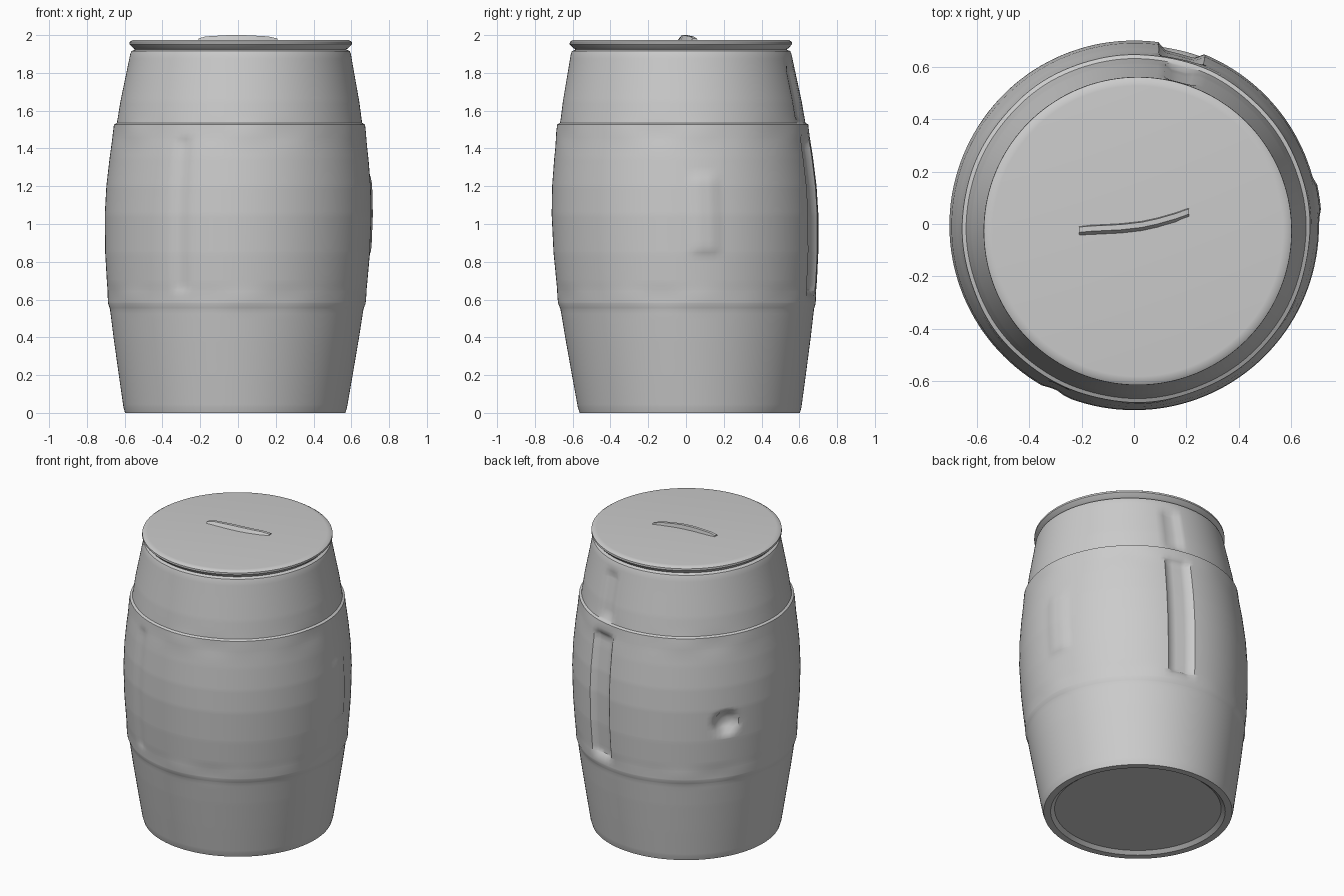
import bpy, bmesh, math

if "Cube" in bpy.data.objects:
    bpy.data.objects.remove(bpy.data.objects["Cube"])

SEG = 144


def centre(z):
    # the barrel leans very slightly
    return -0.015 + 0.015 * z, 0.02 - 0.024 * z


def smooth(a, b, x):
    t = min(1, max(0, (x - a) / (b - a)))
    return t * t * (3 - 2 * t)


def interp(pts, z):
    for (z0, r0), (z1, r1) in zip(pts, pts[1:]):
        if z <= z1:
            return r0 + (r1 - r0) * (z - z0) / (z1 - z0)
    return pts[-1][1]


def finish(name, bm, angle=35):
    bmesh.ops.recalc_face_normals(bm, faces=bm.faces)
    me = bpy.data.meshes.new(name)
    bm.to_mesh(me)
    bm.free()
    ob = bpy.data.objects.new(name, me)
    bpy.context.collection.objects.link(ob)
    bpy.ops.object.select_all(action='DESELECT')
    ob.select_set(True)
    bpy.context.view_layer.objects.active = ob
    bpy.ops.object.shade_smooth_by_angle(angle=math.radians(angle))
    return ob


def lathe(name, rings, offset=lambda a, z, r: 0, caps=True):
    bm = bmesh.new()
    loops = []
    for z, r in rings:
        cx, cy = centre(z)
        loop = []
        for i in range(SEG):
            a = 2 * math.pi * i / SEG
            rr = r + offset(math.degrees(a), z, r)
            loop.append(bm.verts.new((cx + rr * math.cos(a), cy + rr * math.sin(a), z)))
        loops.append(loop)
    for lo, hi in zip(loops, loops[1:]):
        for i in range(SEG):
            j = (i + 1) % SEG
            bm.faces.new((lo[i], lo[j], hi[j], hi[i]))
    if caps:
        bm.faces.new(loops[0])
        bm.faces.new(loops[-1])
    return finish(name, bm)


# Barrel side profile (height, radius), with hoop ledges at 0.58 and 1.53
PROFILE = [(0.0, 0.583), (0.03, 0.592), (0.2, 0.619), (0.4, 0.650), (0.55, 0.671),
           (0.58, 0.681), (0.65, 0.685), (0.7, 0.690), (0.85, 0.701), (1.05, 0.706),
           (1.2, 0.700), (1.35, 0.685), (1.45, 0.672), (1.527, 0.664), (1.535, 0.649),
           (1.65, 0.632), (1.8, 0.603), (1.9, 0.584), (1.915, 0.578)]

# Recesses and raised strips: from angle, to angle, from z, to z, depth
STRIPS = [(69, 81, 0.64, 1.45, -0.028), (70, 79, 1.55, 1.84, -0.018),
          (242, 247, 0.65, 1.45, -0.010), (3, 14, 0.85, 1.25, 0.010)]
BUNG_ANGLE, BUNG_Z, BUNG_R = 145.5, 0.96, 0.095


def relief(a, z, r):
    if r < 0.57:
        return 0
    d = 0
    for a0, a1, z0, z1, depth in STRIPS:
        inside = smooth(a0 - 1.5, a0 + 1.5, a) * (1 - smooth(a1 - 1.5, a1 + 1.5, a))
        inside *= smooth(z0 - 0.02, z0 + 0.02, z) * (1 - smooth(z1 - 0.02, z1 + 0.02, z))
        d += depth * inside
    # bung hole
    dist = math.hypot(math.radians(a - BUNG_ANGLE) * 0.7, z - BUNG_Z)
    d -= 0.05 * (1 - smooth(0.4, 1.0, dist / BUNG_R))
    # worn unevenness of the hoops
    for hz in (0.61, 1.48):
        wave = math.sin(math.radians(a * 7)) + math.sin(math.radians(a * 12 + 40))
        d += 0.002 * wave * max(0, 1 - abs(z - hz) / 0.08)
    return d


# Barrel body, with recessed underside and a neck under the lid
heights = sorted({z for z, _ in PROFILE} | {round(0.045 + 0.03 * i, 3) for i in range(62)})
rings = [(0.02, 0.515), (0.0, 0.54)]
rings += [(z, interp(PROFILE, z)) for z in heights]
rings += [(1.925, 0.556), (1.94, 0.55)]
lathe("barrel_body", rings, relief)

# Lid with a bevelled overhanging rim
lathe("lid", [(1.918, 0.55), (1.93, 0.568), (1.952, 0.589), (1.964, 0.588),
              (1.973, 0.574), (1.975, 0.555)])

# Lid handle: thin, slightly curved rib that tapers at the ends
bm = bmesh.new()
path = [(-0.21, -0.022, 1.982), (-0.17, -0.018, 1.993), (-0.05, -0.012, 2.0),
        (0.03, -0.003, 2.0), (0.09, 0.01, 1.997), (0.16, 0.03, 1.993), (0.21, 0.048, 1.982)]
sections = [[bm.verts.new(p) for p in ((x, y - 0.025, 1.97), (x, y - 0.01, z),
                                       (x, y + 0.01, z), (x, y + 0.014, 1.97))]
            for x, y, z in path]
for s, t in zip(sections, sections[1:]):
    for i in range(4):
        j = (i + 1) % 4
        bm.faces.new((s[i], s[j], t[j], t[i]))
bm.faces.new(sections[0])
bm.faces.new(sections[-1])
finish("lid_handle", bm, 30)
